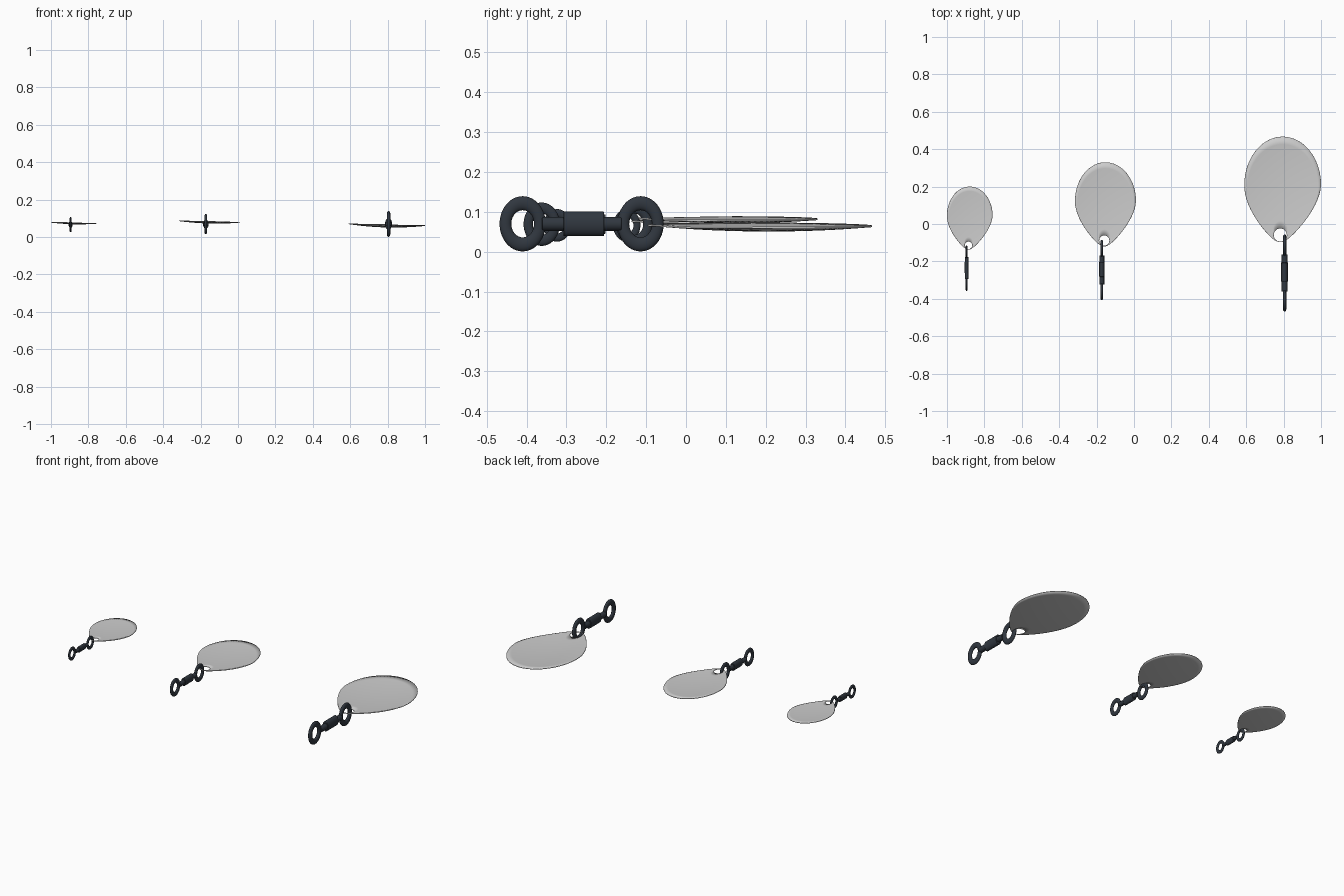
import bpy, bmesh, math
from mathutils import Matrix, Vector

if "Cube" in bpy.data.objects:
    bpy.data.objects.remove(bpy.data.objects["Cube"])

dark = bpy.data.materials.new("dark_metal")
dark.diffuse_color = (0.03, 0.038, 0.05, 1)
dark.use_nodes = True
dark.node_tree.nodes["Principled BSDF"].inputs["Base Color"].default_value = dark.diffuse_color


def finish(obj, mat=None, angle=40):
    if mat:
        obj.data.materials.append(mat)
    bpy.ops.object.select_all(action='DESELECT')
    obj.select_set(True)
    bpy.context.view_layer.objects.active = obj
    bpy.ops.object.shade_smooth_by_angle(angle=math.radians(angle))


def from_bmesh(bm, name):
    bmesh.ops.recalc_face_normals(bm, faces=bm.faces[:])
    mesh = bpy.data.meshes.new(name)
    bm.to_mesh(mesh)
    bm.free()
    obj = bpy.data.objects.new(name, mesh)
    bpy.context.collection.objects.link(obj)
    return obj


# Teardrop cupped sheet with an eyelet hole near its narrow end
def blade(name, cx, half_w, y0, y1, hole, hole_r, z, tilt, depth, n=72, rings=12):
    bm = bmesh.new()
    length = y1 - y0
    wide_y = y0 + 0.54 * length
    hole = Vector(hole)
    rows = [[] for _ in range(rings + 1)]
    for i in range(n):
        t = 2 * math.pi * i / n
        d = max(0, -math.sin(t))
        rim = Vector((cx + half_w * math.cos(t) * (1 - 0.45 * d ** 1.7) + (hole.x - cx) * d,
                      wide_y + math.sin(t) * (0.54 if d else 0.46) * length))
        inner = hole + (rim - hole).normalized() * hole_r
        for k in range(rings + 1):
            p = inner.lerp(rim, k / rings)
            q = ((p.x - cx) / half_w) ** 2 + ((p.y - wide_y) / (0.5 * length)) ** 2
            h = z - tilt * (p.x - cx) / half_w - depth * max(0, 1 - q)
            rows[k].append(bm.verts.new((p.x, p.y, h)))
    for a, b in zip(rows, rows[1:]):
        for i in range(n):
            j = (i + 1) % n
            bm.faces.new((a[i], b[i], b[j], a[j]))
    obj = from_bmesh(bm, name)
    if obj.data.polygons[0].normal.z < 0:
        obj.data.flip_normals()
    solid = obj.modifiers.new("thickness", 'SOLIDIFY')
    solid.thickness = 0.004
    solid.offset = 0
    finish(obj)


# Oval wire ring standing in the YZ plane, flattened across x
def ring(name, x, y, z, s):
    bpy.ops.mesh.primitive_torus_add(major_radius=0.047, minor_radius=0.016,
                                     major_segments=48, minor_segments=16)
    obj = bpy.context.object
    obj.name = name
    obj.data.transform(Matrix.Translation((x, y, z))
                       @ Matrix.Diagonal((0.6 * s, 0.92 * s, 1.1 * s, 1))
                       @ Matrix.Rotation(math.pi / 2, 4, 'Y'))
    finish(obj, dark, 60)


# Rod along y with an elliptical section
def rod(name, x, y, z, length, rx, rz):
    bm = bmesh.new()
    bmesh.ops.create_cone(bm, cap_ends=True, segments=32, radius1=1, radius2=1, depth=1)
    bm.transform(Matrix.Translation((x, y, z)) @ Matrix.Diagonal((rx, length, rz, 1))
                 @ Matrix.Rotation(math.pi / 2, 4, 'X'))
    obj = from_bmesh(bm, name)
    bev = obj.modifiers.new("bevel", 'BEVEL')
    bev.width = 0.002
    bev.segments = 2
    bev.limit_method = 'ANGLE'
    bev.angle_limit = math.radians(50)
    finish(obj, dark)


# Swivel: two rings, a neck and a central barrel
def swivel(size, x, y, z, s):
    ring(size + "_swivel_front_ring", x, y - 0.148 * s, z, s)
    ring(size + "_swivel_back_ring", x, y + 0.148 * s, z, s)
    rod(size + "_swivel_neck", x, y, z, 0.2 * s, 0.0165 * s, 0.0175 * s)
    rod(size + "_swivel_barrel", x, y + 0.005 * s, z, 0.102 * s, 0.019 * s, 0.031 * s)


blade("small_blade", -0.878, 0.122, -0.137, 0.20, (-0.885, -0.114), 0.020, 0.076, 0.003, 0.006)
blade("medium_blade", -0.1525, 0.163, -0.12, 0.33, (-0.159, -0.088), 0.027, 0.083, 0.004, 0.009)
blade("large_blade", 0.795, 0.205, -0.097, 0.467, (0.782, -0.059), 0.035, 0.066, 0.005, 0.013)

swivel("small", -0.895, -0.236, 0.066, 0.59)
swivel("medium", -0.172, -0.246, 0.069, 0.785)
swivel("large", 0.805, -0.262, 0.070, 1.0)
